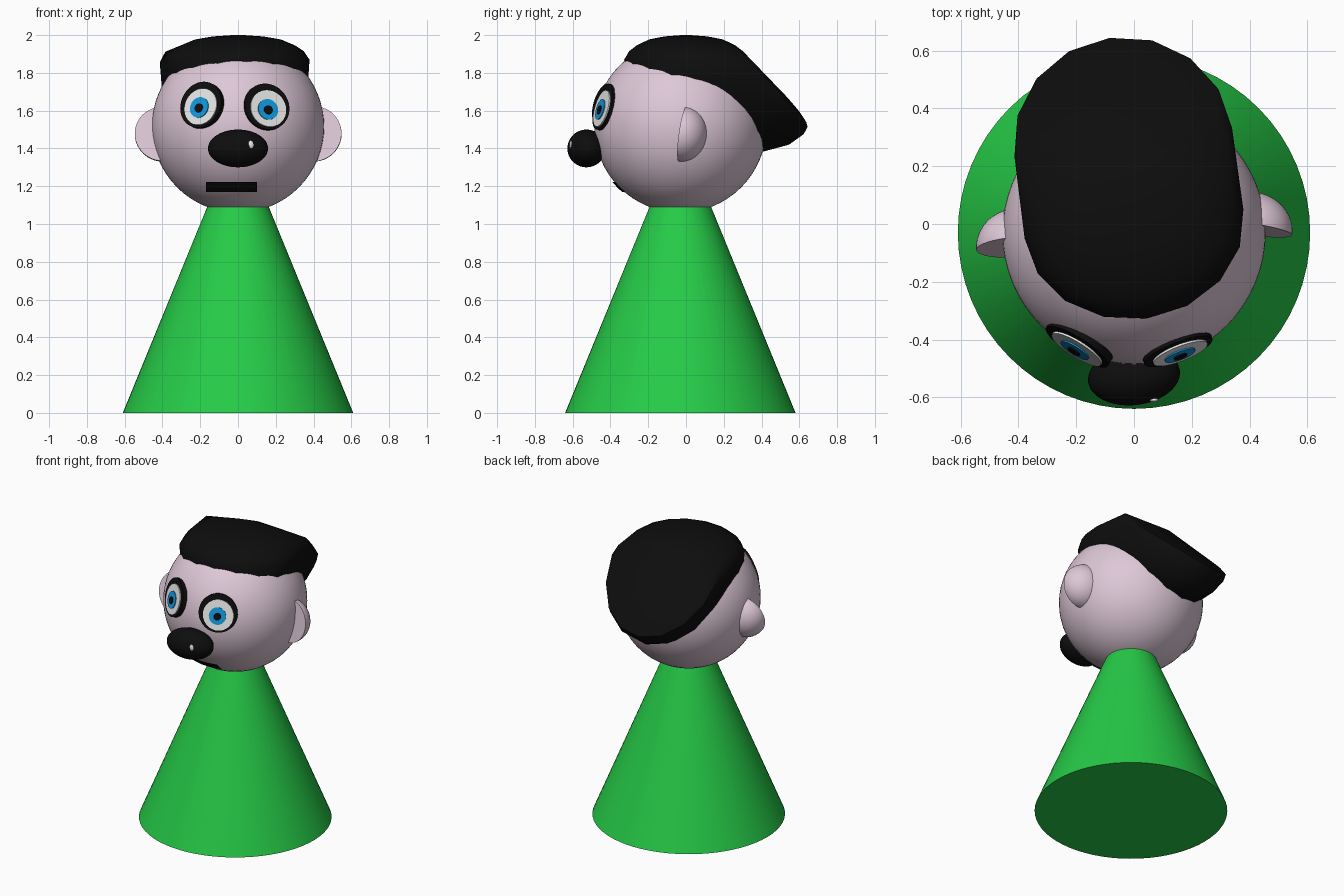
import bpy, bmesh, math
from mathutils import Vector, Matrix

if "Cube" in bpy.data.objects:
    bpy.data.objects.remove(bpy.data.objects["Cube"])

def mat(name, r, g, b):
    m = bpy.data.materials.new(name)
    m.diffuse_color = (r, g, b, 1)
    m.use_nodes = True
    m.node_tree.nodes["Principled BSDF"].inputs["Base Color"].default_value = m.diffuse_color
    return m

GREEN = mat("green", 0.019, 0.60, 0.064)
PINK = mat("pale pink", 0.73, 0.578, 0.68)
BLACK = mat("black", 0.004, 0.004, 0.004)
WHITE = mat("white", 0.8, 0.8, 0.8)
BLUE = mat("blue", 0.005, 0.32, 0.73)

def finish(name, bm, m, angle=40):
    bmesh.ops.recalc_face_normals(bm, faces=bm.faces)
    me = bpy.data.meshes.new(name)
    bm.to_mesh(me)
    bm.free()
    me.materials.append(m)
    ob = bpy.data.objects.new(name, me)
    bpy.context.collection.objects.link(ob)
    bpy.ops.object.select_all(action='DESELECT')
    ob.select_set(True)
    bpy.context.view_layer.objects.active = ob
    bpy.ops.object.shade_smooth_by_angle(angle=math.radians(angle))
    return ob

def ball(name, loc, size, m, rot=(0, 0, 0), half=False, seg=48):
    bm = bmesh.new()
    bmesh.ops.create_uvsphere(bm, u_segments=seg, v_segments=seg // 2, radius=1)
    if half:  # keep the back half and close it
        r = bmesh.ops.bisect_plane(bm, geom=bm.verts[:] + bm.edges[:] + bm.faces[:],
                                   plane_co=(0, 0, 0), plane_no=(0, -1, 0), clear_outer=True)
        bmesh.ops.holes_fill(bm, edges=[e for e in bm.edges if e.is_boundary])
    turn = Matrix.Identity(4)
    for a, ax in zip(rot, 'XYZ'):
        turn = Matrix.Rotation(math.radians(a), 4, ax) @ turn
    bm.transform(Matrix.Translation(loc) @ turn @ Matrix.Diagonal((*size, 1)))
    return finish(name, bm, m)

# body cone
bm = bmesh.new()
bmesh.ops.create_cone(bm, cap_ends=True, segments=64, radius1=0.61, radius2=0.11, depth=1.22)
bm.transform(Matrix.Translation((0, -0.03, 0.61)))
finish("body", bm, GREEN)

# head, ears, nose
C = Vector((0, -0.03, 1.516))
R = 0.456
ball("head", C, (R, R, R), PINK, seg=64)
ball("left_ear", (-0.4, -0.08, 1.477), (0.147, 0.135, 0.147), PINK, (-14, 0, 4), True)
ball("right_ear", (0.402, -0.018, 1.477), (0.147, 0.13, 0.147), PINK, (-8, 0, -8), True)
ball("nose", (0, -0.527, 1.4), (0.16, 0.1, 0.1), BLACK, (0, 0, 7))
ball("nose_glint", (0.068, -0.609, 1.42), (0.016, 0.008, 0.022), WHITE, seg=16)

# eyes: stacked flat discs, turned outward and up
def eye(side, center, yaw, pitch):
    q = (Matrix.Translation(center) @ Matrix.Rotation(math.radians(yaw), 4, 'Z')
         @ Matrix.Rotation(math.radians(90 - pitch), 4, 'X'))
    layers = [("rim", 0.126, 0, 0, 0.0, 0.03, BLACK), ("white", 0.1, 0.004, -0.012, 0.018, 0.008, WHITE),
              ("iris", 0.056, 0.0, -0.018, 0.024, 0.006, BLUE), ("pupil", 0.024, 0.0, -0.022, 0.029, 0.006, BLACK)]
    for part, r, dx, dz, out, thick, m in layers:
        bm = bmesh.new()
        bmesh.ops.create_cone(bm, cap_ends=True, segments=40, radius1=r, radius2=r, depth=thick)
        bm.transform(q @ Matrix.Translation((dx, dz, out)))
        finish(f"{side}_eye_{part}", bm, m)

eye("left", (-0.19, -0.413, 1.628), -32, 15)
eye("right", (0.149, -0.428, 1.618), 21, 15)

# mouth: thin bar hugging the head
bm = bmesh.new()
n = 10
rows = []
for z in (1.17, 1.196, 1.222):
    row = []
    for i in range(n + 1):
        x = -0.17 + 0.27 * i / n
        h = z - C.z
        row.append(bm.verts.new((x, C.y - math.sqrt((R + 0.008) ** 2 - x * x - h * h), z)))
    rows.append(row)
for a, b in zip(rows, rows[1:]):
    for i in range(n):
        bm.faces.new((a[i], a[i + 1], b[i + 1], b[i]))
bmesh.ops.solidify(bm, geom=bm.faces[:], thickness=0.009)
finish("mouth", bm, BLACK)

# hair: hull of a shallow dome and a rounded slab sloping down the back
bm = bmesh.new()
for f, z in ((0.97, 1.7), (1, 1.87), (0.92, 1.915), (0.8, 1.945), (0.6, 1.977), (0.35, 1.993), (0.08, 2.0)):
    for i in range(16):
        a = math.tau * i / 16
        bm.verts.new((0.382 * f * math.cos(a), 0.33 * f * math.sin(a) - 0.0, z))
for y, z, rx in ((0.615, 1.57, 0.355), (0.65, 1.515, 0.38), (0.628, 1.475, 0.38), (0.55, 1.42, 0.365), (0.4, 1.38, 0.34)):
    for i in range(9):
        a = math.pi * i / 8
        back = 0.5 * (1 - math.sin(a))
        bm.verts.new((rx * math.cos(a), y - 0.73 * back, z + 0.684 * back))
r = bmesh.ops.convex_hull(bm, input=bm.verts[:])
bmesh.ops.delete(bm, geom=[v for v in bm.verts if not v.link_faces], context='VERTS')
bm.transform(Matrix.Rotation(math.radians(7.5), 4, 'Z'))
finish("hair", bm, BLACK, 50)
